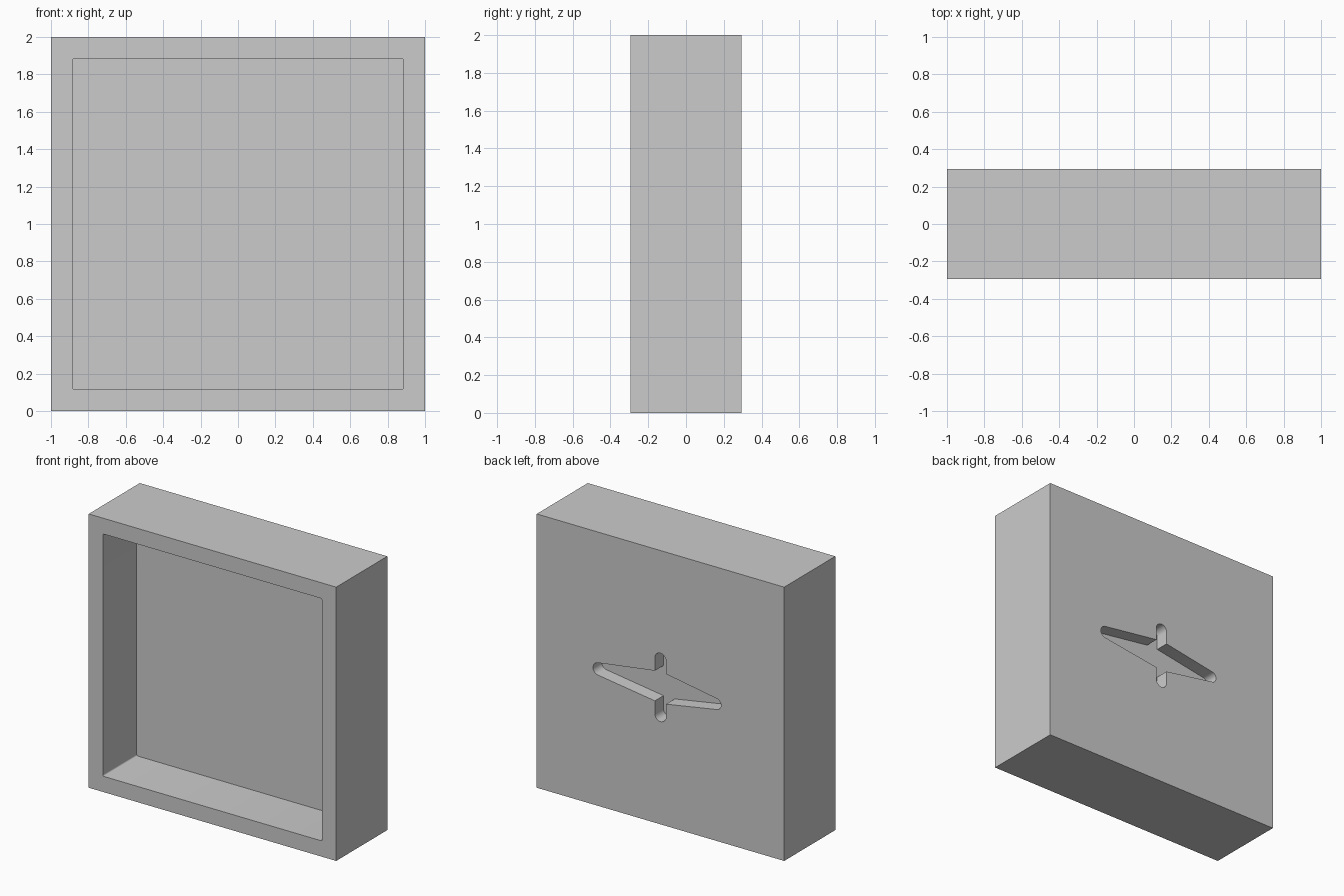
import bpy, bmesh
from math import sin, cos, radians

if "Cube" in bpy.data.objects:
    bpy.data.objects.remove(bpy.data.objects["Cube"])

W, H, D = 1.0, 2.0, 0.295      # half width, height, half depth


def arc(cx, cz, r, start, end, n=12):
    """Points on an arc in the x-z plane, angles in degrees."""
    angles = [radians(start + (end - start) * i / n) for i in range(n + 1)]
    return [(cx + r * cos(a), cz + r * sin(a)) for a in angles]


def prism(name, profile, y0, y1):
    """Extrude an x-z outline from y0 to y1."""
    bm = bmesh.new()
    face = bm.faces.new([bm.verts.new((x, y0, z)) for x, z in profile])
    new = bmesh.ops.extrude_face_region(bm, geom=[face])["geom"]
    verts = [v for v in new if isinstance(v, bmesh.types.BMVert)]
    bmesh.ops.translate(bm, verts=verts, vec=(0, y1 - y0, 0))
    bmesh.ops.recalc_face_normals(bm, faces=bm.faces)
    mesh = bpy.data.meshes.new(name)
    bm.to_mesh(mesh)
    bm.free()
    obj = bpy.data.objects.new(name, mesh)
    bpy.context.collection.objects.link(obj)
    return obj


def cut(target, cutter):
    """Subtract the cutter and remove it."""
    mod = target.modifiers.new(cutter.name, "BOOLEAN")
    mod.operation, mod.solver, mod.object = "DIFFERENCE", "EXACT", cutter
    cutter.hide_render = True
    bpy.context.view_layer.objects.active = target
    bpy.ops.object.modifier_apply(modifier=mod.name)
    bpy.data.objects.remove(cutter)


# Solid frame box
frame = prism("shadow_box_frame", [(-W, 0), (W, 0), (W, H), (-W, H)], -D, D)

# Deep square recess in the front, with tiny corner radii
s, r = 0.885, 0.01
recess = []
for k, (sx, sz) in enumerate([(1, 1), (-1, 1), (-1, -1), (1, -1)]):
    recess += arc(sx * (s - r), 1 + sz * (s - r), r, 90 * k, 90 * k + 90, 4)
cut(frame, prism("front_recess_cutter", recess, -D - 0.2, 0.095))

# Keyhole hanger pocket in the back: tapered side arms, round-ended slots
w, h = 0.045, 0.11
keyhole = (
    arc(0.50, 1, 0.045, -82, 82) + [(w, 1 + h)]
    + arc(0, 1.205, w, 0, 180) + [(-w, 1 + h)]
    + arc(-0.45, 1, 0.04, 100, 260) + [(-w, 1 - h)]
    + arc(0, 0.795, w, 180, 360) + [(w, 1 - h)]
)
cut(frame, prism("hanger_pocket_cutter", keyhole, D - 0.1, D + 0.2))

# Smooth the round pocket ends, keep the edges crisp
bpy.ops.object.select_all(action="DESELECT")
frame.select_set(True)
bpy.context.view_layer.objects.active = frame
bpy.ops.object.shade_smooth_by_angle(angle=radians(30))
